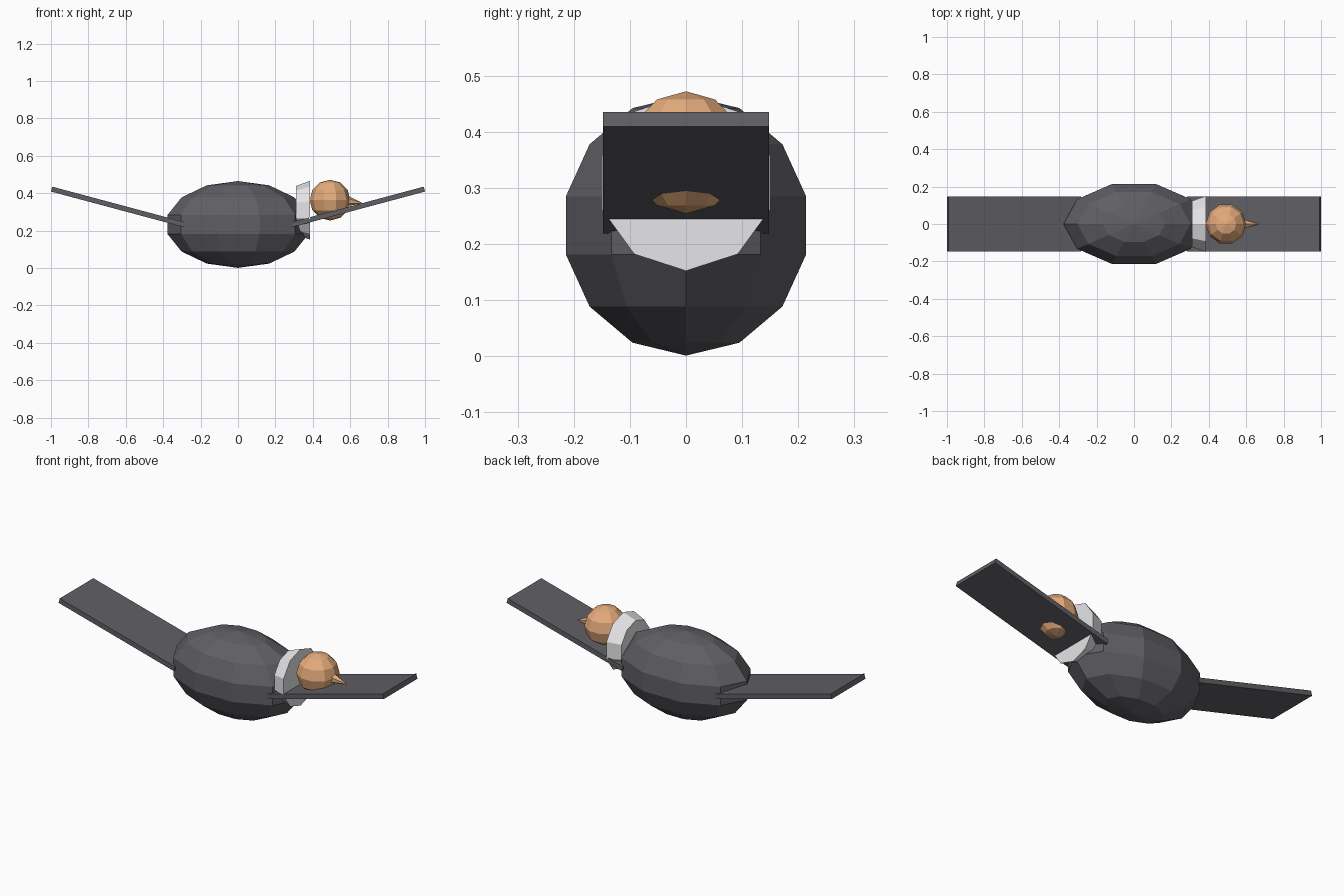
import bpy, bmesh
from math import sin, cos, pi, radians
from mathutils import Matrix, Vector

cube = bpy.data.objects.get("Cube")
if cube:
    bpy.data.objects.remove(cube, do_unlink=True)


def material(name, r, g, b):
    m = bpy.data.materials.new(name)
    m.use_nodes = True
    m.diffuse_color = (r, g, b, 1)
    m.node_tree.nodes["Principled BSDF"].inputs["Base Color"].default_value = (r, g, b, 1)
    return m


def finish(name, bm, mat):
    bmesh.ops.recalc_face_normals(bm, faces=bm.faces)
    mesh = bpy.data.meshes.new(name)
    bm.to_mesh(mesh)
    bm.free()
    mesh.materials.append(mat)
    obj = bpy.data.objects.new(name, mesh)
    bpy.context.collection.objects.link(obj)
    return obj


def lathe(name, profile, sides, matrix, mat):
    """Flat-faced solid from (radius, height) pairs; zero radius makes a pole."""
    bm = bmesh.new()
    rings = []
    for r, h in profile:
        angles = [2 * pi * i / sides for i in range(sides)] if r > 1e-6 else [0]
        rings.append([bm.verts.new(matrix @ Vector((r * cos(a), r * sin(a), h)))
                      for a in angles])
    for low, high in zip(rings, rings[1:]):
        for i in range(sides):
            j = (i + 1) % sides
            corners = [low[i % len(low)], low[j % len(low)],
                       high[j % len(high)], high[i % len(high)]]
            bm.faces.new(list(dict.fromkeys(corners)))
    for end in (rings[0], rings[-1]):
        if len(end) > 1:
            bm.faces.new(end)
    return finish(name, bm, mat)


def ball(name, centre, size, sides, rows, mat):
    profile = [(sin(pi * k / rows), -cos(pi * k / rows)) for k in range(rows + 1)]
    return lathe(name, profile, sides,
                 Matrix.Translation(centre) @ Matrix.Diagonal((*size, 1)), mat)


def along_x(centre, droop=0):
    return Matrix.Translation(centre) @ Matrix.Rotation(radians(90 + droop), 4, "Y")


charcoal = material("charcoal feathers", 0.115, 0.113, 0.128)
white = material("white collar", 0.82, 0.81, 0.83)
tan = material("tan skin", 0.78, 0.41, 0.2)

# Body and head
ball("body", (0, 0, 0.233), (0.386, 0.231, 0.232), 10, 7, charcoal)
ball("head", (0.492, 0, 0.363), (0.109, 0.109, 0.109), 10, 6, tan)

# Flared collar between body and head
lathe("collar", [(0.13, 0), (0.157, 0.075)], 10, along_x((0.31, 0, 0.309)), white)

# Beak, drooping slightly
lathe("beak", [(0.032, 0), (0, 0.1)], 6, along_x((0.572, 0, 0.361), 9), tan)

# Raised plank wings, one per side
for side, label in ((1, "left"), (-1, "right")):
    bm = bmesh.new()
    bmesh.ops.create_cube(bm, size=1, matrix=(
        Matrix.Translation((side * 0.642, 0, 0.327))
        @ Matrix.Rotation(radians(-15 * side), 4, "Y")
        @ Matrix.Diagonal((0.734, 0.295, 0.027, 1))))
    finish(label + "_wing", bm, charcoal)
